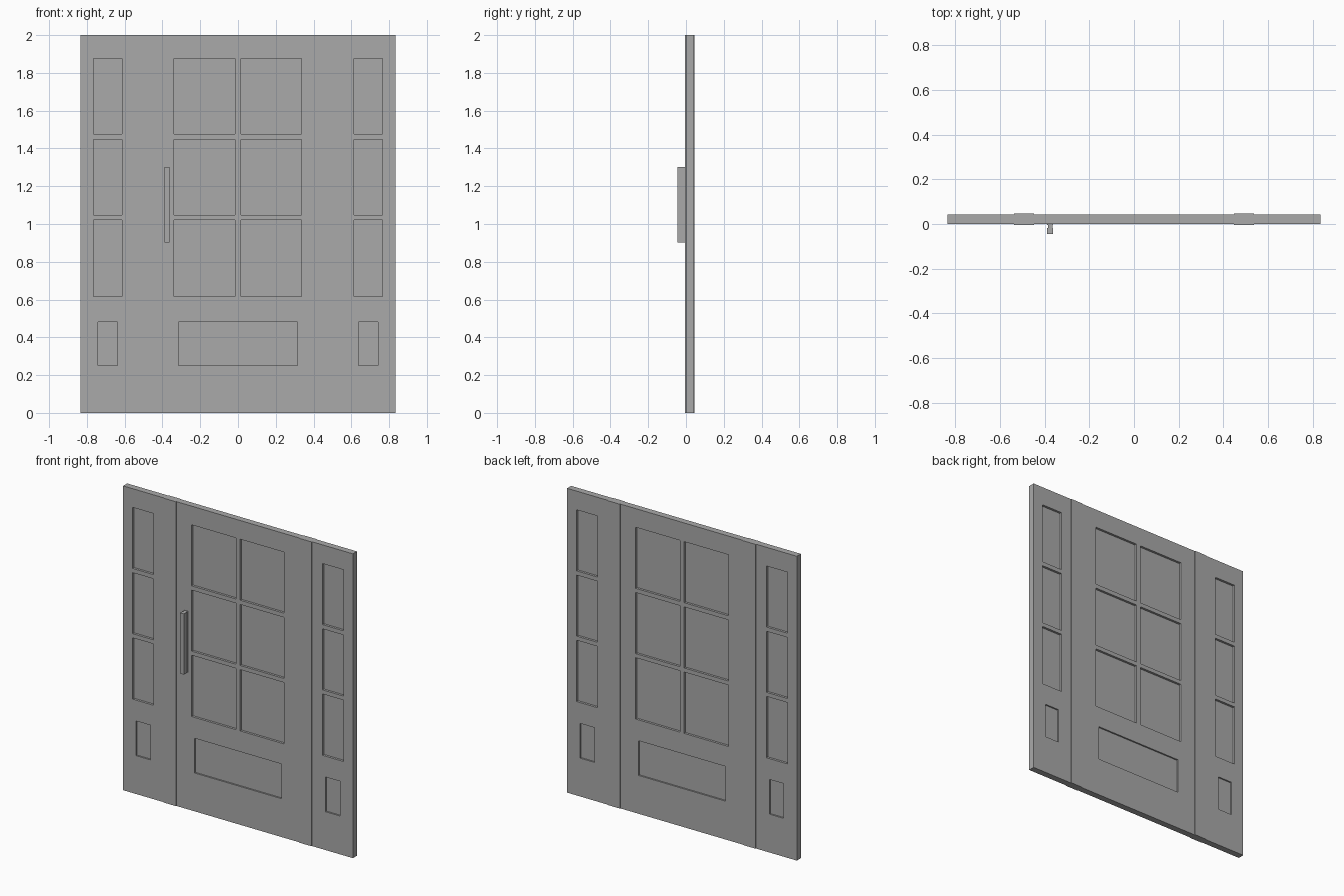
import bpy
import bmesh
from mathutils import Matrix, Vector

cube = bpy.data.objects.get("Cube")
if cube:
    bpy.data.objects.remove(cube, do_unlink=True)

# One plain colour throughout
grey = bpy.data.materials.new("plain_grey")
grey.use_nodes = True
colour = (0.4, 0.4, 0.4, 1)
grey.diffuse_color = colour
grey.node_tree.nodes["Principled BSDF"].inputs["Base Color"].default_value = colour

FRONT, BACK = 0.0, 0.042      # door faces
TOP = 2.0
HALF = 0.835                  # half the total width
POST_IN, POST_OUT = 0.448, 0.538
ROWS = [(0.617, 1.02), (1.047, 1.448), (1.476, 1.877)]
LOWER = (0.252, 0.48)
GLASS_DEPTH, PANEL_DEPTH = 0.015, 0.01


def boxes(name, spans):
    """One object made of boxes, each given as x, y and z spans."""
    bm = bmesh.new()
    for span in spans:
        lo, hi = (Vector(c) for c in zip(*span))
        size = hi - lo
        place = Matrix.Translation((lo + hi) / 2) @ Matrix.Diagonal((*size, 1))
        bmesh.ops.create_cube(bm, size=1, matrix=place)
    mesh = bpy.data.meshes.new(name)
    bm.to_mesh(mesh)
    bm.free()
    mesh.materials.append(grey)
    obj = bpy.data.objects.new(name, mesh)
    bpy.context.collection.objects.link(obj)
    return obj


def recessed_leaf(name, x_span, panes, lower_x):
    """A slab with window and lower panel recesses cut into both faces."""
    leaf = boxes(name, [(x_span, (FRONT, BACK), (0, TOP))])
    recesses = [(x, z, GLASS_DEPTH) for x in panes for z in ROWS]
    recesses.append((lower_x, LOWER, PANEL_DEPTH))
    cuts = []
    for x, z, depth in recesses:
        cuts.append((x, (FRONT - 0.05, FRONT + depth), z))
        cuts.append((x, (BACK - depth, BACK + 0.05), z))
    cutter = boxes("recess_cutter", cuts)
    cutter.hide_render = True
    mod = leaf.modifiers.new("recesses", "BOOLEAN")
    mod.operation = "DIFFERENCE"
    mod.solver = "EXACT"
    mod.object = cutter
    bpy.context.view_layer.objects.active = leaf
    bpy.ops.object.modifier_apply(modifier=mod.name)
    bpy.data.objects.remove(cutter, do_unlink=True)


def mirrored(span, side):
    return tuple(sorted(side * v for v in span))


# Central door leaf
recessed_leaf("door_leaf", (-POST_IN, POST_IN),
              [(-0.338, -0.016), (0.016, 0.336)], (-0.315, 0.315))

# Sidelights and the slightly proud posts beside the door
for side, word in ((-1, "right"), (1, "left")):
    recessed_leaf(word + "_sidelight", mirrored((POST_OUT, HALF), side),
                  [mirrored((0.614, 0.766), side)], mirrored((0.637, 0.74), side))
    boxes(word + "_post", [(mirrored((POST_IN, POST_OUT), side),
                            (FRONT - 0.004, BACK + 0.004), (0, TOP))])

# Pull handle: front bar, narrower web and back plate
HANDLE_Z = (0.903, 1.302)
boxes("handle_bar", [((-0.39, -0.362), (-0.045, -0.018), HANDLE_Z)])
boxes("handle_web", [((-0.386, -0.366), (-0.018, -0.005), HANDLE_Z)])
boxes("handle_plate", [((-0.39, -0.362), (-0.005, FRONT), HANDLE_Z)])
